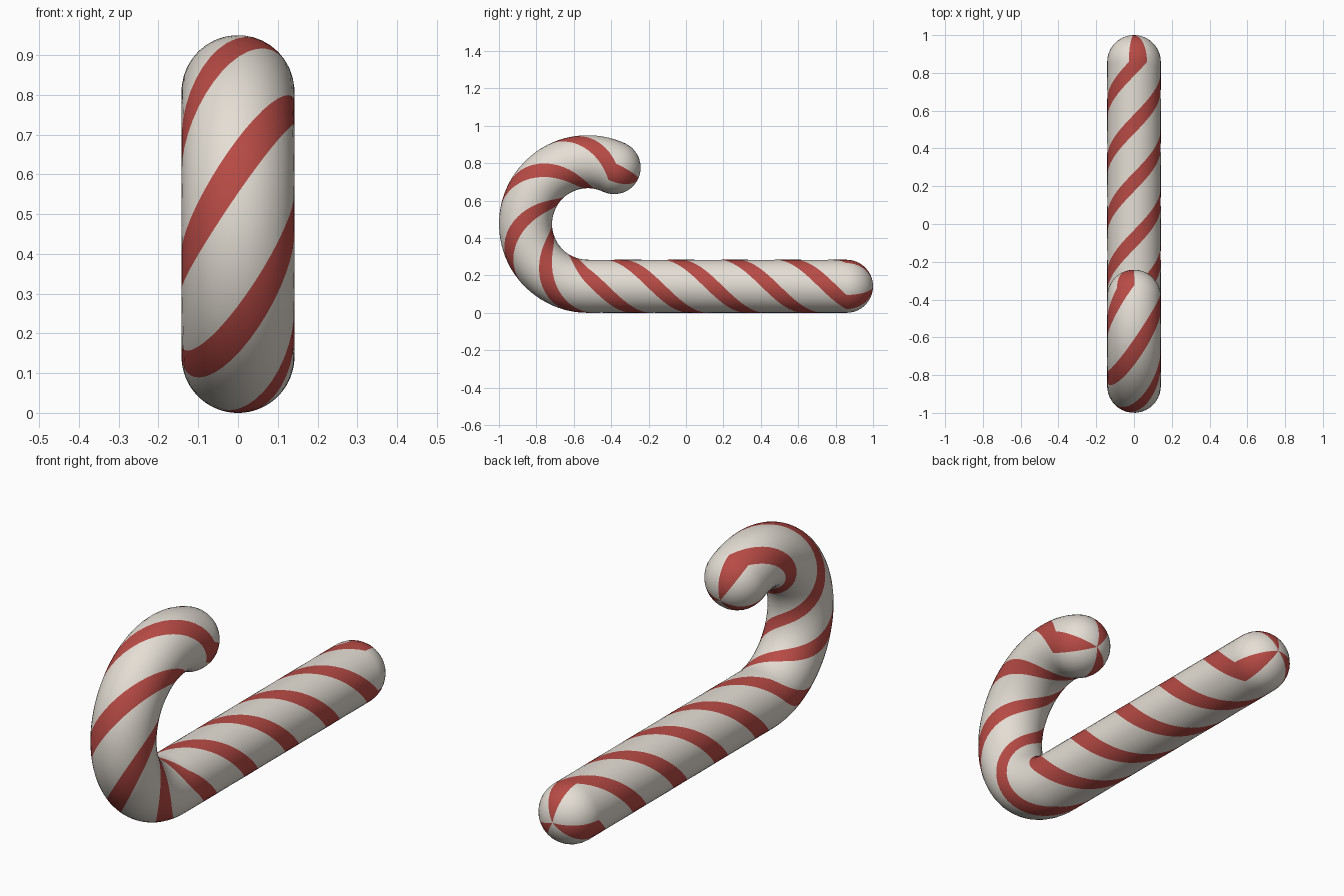
import bpy, bmesh
from math import sin, cos, pi, radians
from mathutils import Vector

cube = bpy.data.objects.get("Cube")
if cube:
    bpy.data.objects.remove(cube)

RADIUS = 0.142          # thickness of the stick
BEND = 0.333            # hook radius along the centre line
BEND_Y = -0.525         # where the straight part meets the hook
END_Y = 0.858           # where the straight part meets its round end
SWEEP = radians(205)    # how far the hook turns
PITCH = 0.918           # length of one full stripe turn
SIDES, STRIPES = 36, 3
STRAIGHT = END_Y - BEND_Y
LENGTH = STRAIGHT + BEND * SWEEP
SIDE = Vector((1, 0, 0))


def material(name, colour):
    mat = bpy.data.materials.new(name)
    mat.use_nodes = True
    mat.diffuse_color = (*colour, 1)
    mat.node_tree.nodes["Principled BSDF"].inputs["Base Color"].default_value = (*colour, 1)
    return mat


def frame(s):
    """Centre, direction and inward normal at distance s along the stick."""
    a = max(0, s - STRAIGHT) / BEND
    direction = Vector((0, -cos(a), sin(a)))
    inward = Vector((0, sin(a), cos(a)))
    if a == 0:
        return Vector((0, END_Y - s, RADIUS)), direction, inward
    return Vector((0, BEND_Y, RADIUS + BEND)) - inward * BEND, direction, inward


bm = bmesh.new()


def ring(s, bulge=0):
    """Ring of vertices turned by the twist; bulge is the angle into a round end."""
    centre, direction, inward = frame(s)
    centre = centre + direction * RADIUS * sin(bulge)
    twist = radians(9) - 2 * pi * s / PITCH
    verts = []
    for i in range(SIDES):
        phi = twist + 2 * pi * (i - 2) / SIDES
        verts.append(bm.verts.new(
            centre + (inward * cos(phi) + SIDE * sin(phi)) * RADIUS * cos(bulge)))
    return verts


# Round end, body and round tip of the hook
CAP, BODY = 10, 110
rings = [ring(0, -pi / 2 * k / CAP) for k in range(CAP - 1, 0, -1)]
rings += [ring(LENGTH * k / BODY) for k in range(BODY + 1)]
rings += [ring(LENGTH, pi / 2 * k / CAP) for k in range(1, CAP)]


def add_face(verts, column):
    face = bm.faces.new(verts)
    face.smooth = True
    # The first third of each stripe period is red
    period = SIDES // STRIPES
    face.material_index = 1 if column % period < period // 3 else 0


for low, high in zip(rings, rings[1:]):
    for i in range(SIDES):
        j = (i + 1) % SIDES
        add_face((low[i], low[j], high[j], high[i]), i)

# Close both ends with a pole
for s, sign, edge in ((0, -1, rings[0]), (LENGTH, 1, rings[-1])):
    centre, direction, _ = frame(s)
    pole = bm.verts.new(centre + direction * RADIUS * sign)
    for i in range(SIDES):
        add_face((edge[i], edge[(i + 1) % SIDES], pole), i)

bmesh.ops.recalc_face_normals(bm, faces=bm.faces)
mesh = bpy.data.meshes.new("striped_cane")
bm.to_mesh(mesh)
bm.free()
mesh.materials.append(material("cream white", (0.78, 0.73, 0.66)))
mesh.materials.append(material("candy red", (0.48, 0.07, 0.06)))
cane = bpy.data.objects.new("striped_cane", mesh)
bpy.context.collection.objects.link(cane)
